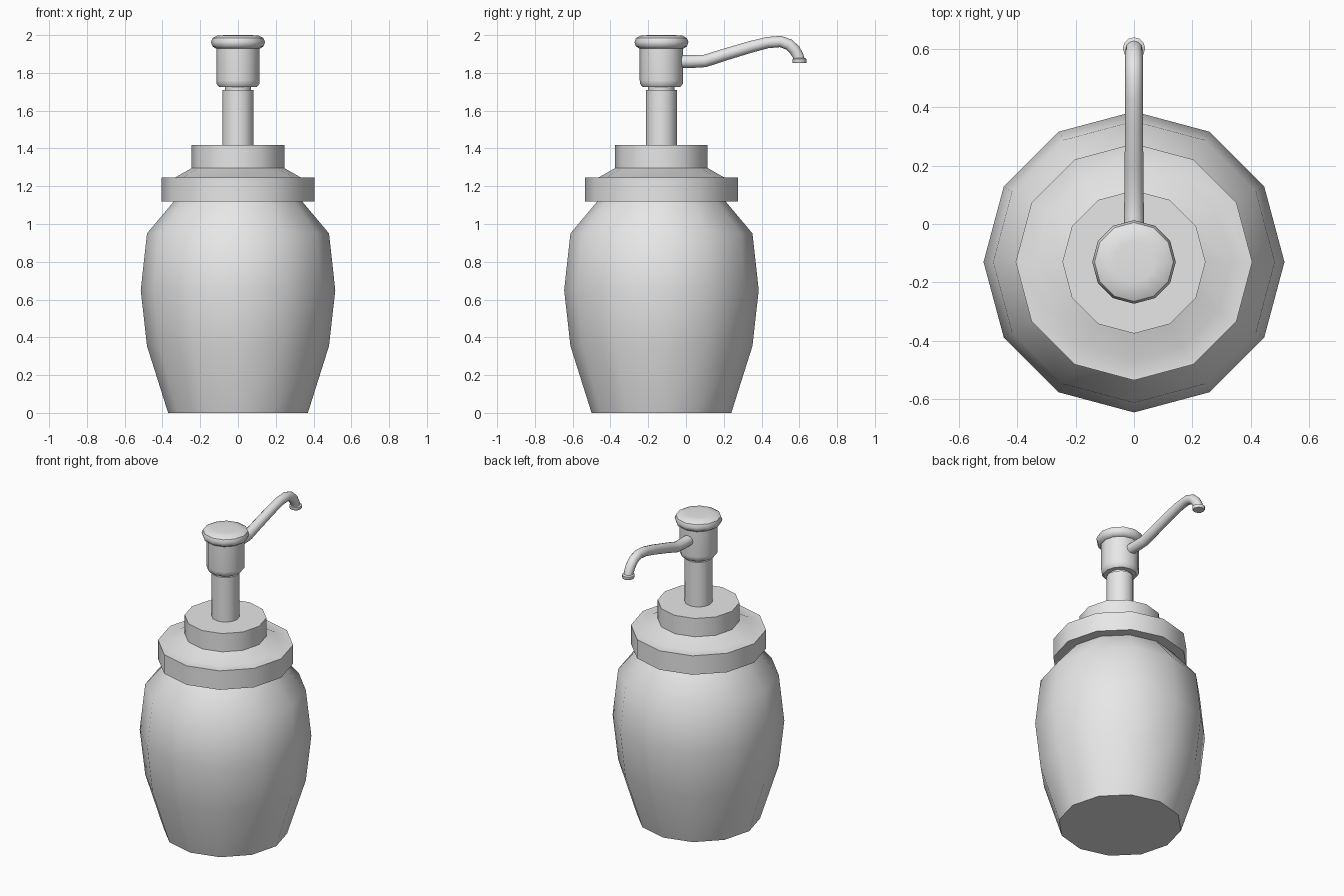
import bpy, bmesh, math
from mathutils import Vector

if "Cube" in bpy.data.objects:
    bpy.data.objects.remove(bpy.data.objects["Cube"])

SIDES = 12
AXIS_Y = -0.13

grey = bpy.data.materials.new("plain grey")
grey.use_nodes = True
grey.diffuse_color = (0.8, 0.8, 0.8, 1)
grey.node_tree.nodes["Principled BSDF"].inputs["Base Color"].default_value = (0.8, 0.8, 0.8, 1)


def finish(name, bm):
    """Turn a bmesh into a grey object, smooth except at hard edges."""
    bmesh.ops.recalc_face_normals(bm, faces=bm.faces)
    mesh = bpy.data.meshes.new(name)
    bm.to_mesh(mesh)
    bm.free()
    obj = bpy.data.objects.new(name, mesh)
    bpy.context.collection.objects.link(obj)
    mesh.materials.append(grey)
    bpy.ops.object.select_all(action='DESELECT')
    obj.select_set(True)
    bpy.context.view_layer.objects.active = obj
    bpy.ops.object.shade_smooth_by_angle(angle=math.radians(40))
    return obj


def skin(name, rings):
    """Bridge rings of points and cap both ends."""
    bm = bmesh.new()
    loops = [[bm.verts.new(p) for p in ring] for ring in rings]
    for a, b in zip(loops, loops[1:]):
        for i in range(SIDES):
            j = (i + 1) % SIDES
            bm.faces.new((a[i], a[j], b[j], b[i]))
    bm.faces.new(loops[0])
    bm.faces.new(loops[-1])
    return finish(name, bm)


def circle(centre, radius, u, v):
    return [centre + radius * (math.cos(t) * u + math.sin(t) * v)
            for t in (math.tau * i / SIDES for i in range(SIDES))]


def lathe(name, profile, y=AXIS_Y):
    """Turn (radius, height) pairs around a vertical axis."""
    return skin(name, [circle(Vector((0, y, z)), r, Vector((1, 0, 0)), Vector((0, 1, 0)))
                       for r, z in profile])


def tube(name, path):
    """Sweep a circle along (y, z, radius) points in the middle plane."""
    pts = [Vector((0, y, z)) for y, z, r in path]
    rings = []
    for i, p in enumerate(pts):
        tangent = (pts[min(i + 1, len(pts) - 1)] - pts[max(i - 1, 0)]).normalized()
        side = Vector((1, 0, 0))
        rings.append(circle(p, path[i][2], side, tangent.cross(side)))
    return skin(name, rings)


# Jar and lid
lathe("jar_body", [(0.37, 0), (0.482, 0.355), (0.515, 0.65), (0.482, 0.95), (0.335, 1.125)])
lathe("lid_collar", [(0.405, 1.12), (0.405, 1.245), (0.335, 1.245), (0.245, 1.296)])
lathe("lid_cap", [(0.245, 1.295), (0.245, 1.417)])

# Pump
lathe("pump_stem", [(0.083, 1.41), (0.083, 1.71)])
lathe("pump_neck", [(0.07, 1.70), (0.07, 1.74)])
lathe("pump_head", [(0.1, 1.725), (0.113, 1.742), (0.115, 1.76), (0.115, 1.935)])
lathe("pump_button", [(0.115, 1.928), (0.135, 1.94), (0.143, 1.963),
                      (0.135, 1.984), (0.11, 1.997), (0.07, 2.0)])

# Spout
tube("spout", [(-0.06, 1.86, 0.034), (0.03, 1.86, 0.034), (0.1, 1.863, 0.033),
               (0.2, 1.895, 0.032), (0.34, 1.937, 0.031), (0.43, 1.96, 0.03),
               (0.5, 1.966, 0.03), (0.545, 1.95, 0.03), (0.575, 1.922, 0.03),
               (0.594, 1.89, 0.029), (0.6, 1.865, 0.029)])
lathe("spout_nozzle", [(0.035, 1.852), (0.038, 1.857), (0.038, 1.873), (0.03, 1.878)], y=0.601)
